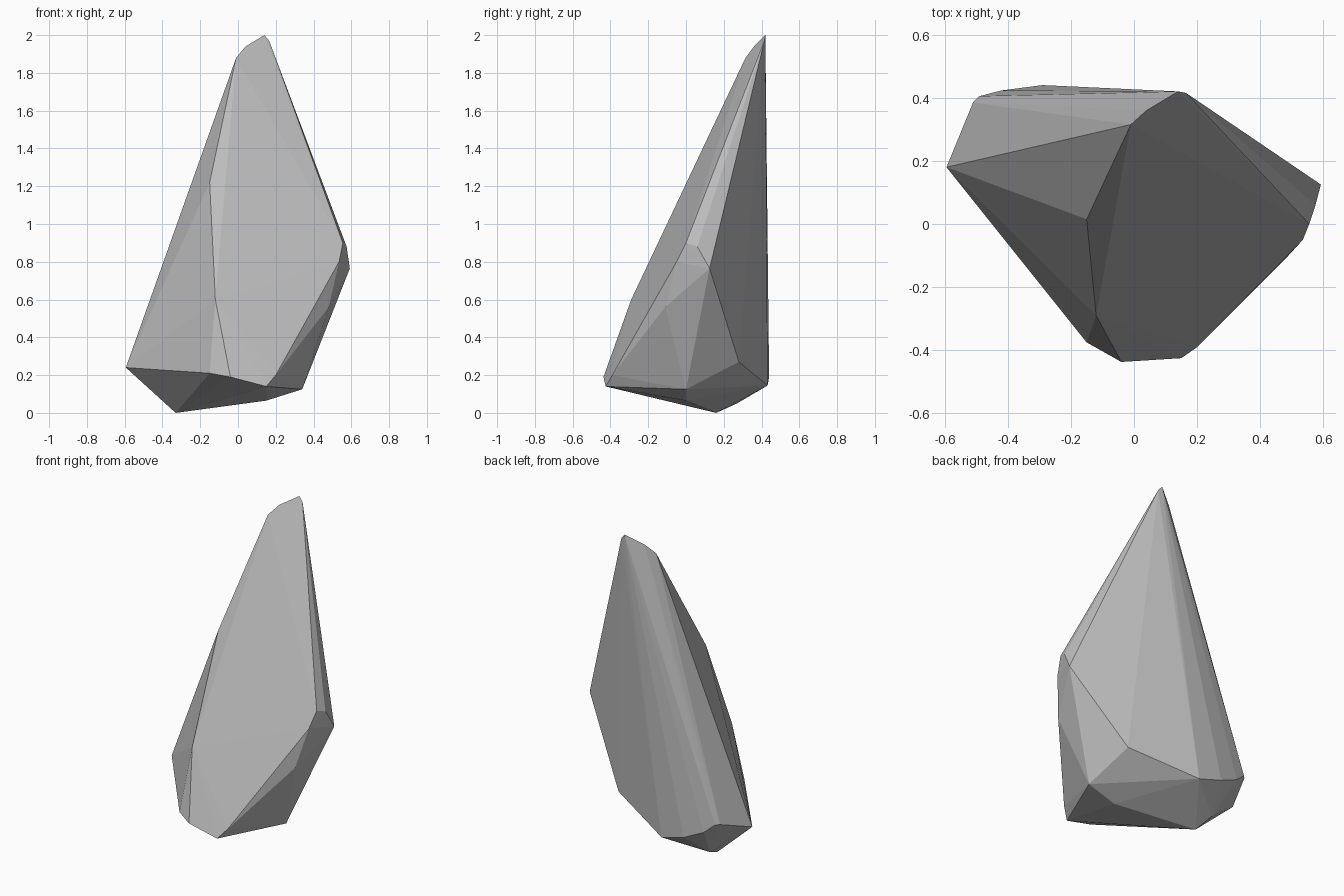
import bpy, bmesh

# Corner points of the faceted rock, grouped by region
tip = [(0.14, 0.42, 2.0), (0.165, 0.415, 1.97), (0.04, 0.36, 1.94), (-0.01, 0.315, 1.88)]
front_ridge = [(-0.15, 0.015, 1.22), (-0.12, -0.29, 0.60), (-0.15, -0.375, 0.21),
               (-0.04, -0.437, 0.19), (0.15, -0.425, 0.14), (0.20, -0.39, 0.20)]
right_bulge = [(0.555, 0.0, 0.90), (0.575, 0.06, 0.88), (0.592, 0.125, 0.765),
               (0.535, -0.05, 0.80), (0.48, -0.11, 0.56), (0.28, 0.28, 0.27), (0.34, 0.0, 0.125)]
left_back = [(-0.594, 0.18, 0.24), (-0.51, 0.385, 0.31), (-0.49, 0.405, 0.31),
             (-0.42, 0.423, 0.25), (-0.29, 0.44, 0.19), (-0.13, 0.432, 0.145)]
underside = [(-0.33, 0.16, 0.0), (-0.36, 0.27, 0.05), (0.15, 0.0, 0.065)]

# Wrap the points in a convex hull
bm = bmesh.new()
for p in tip + front_ridge + right_bulge + left_back + underside:
    bm.verts.new(p)
res = bmesh.ops.convex_hull(bm, input=bm.verts[:])
loose = [v for v in bm.verts if not v.link_faces]
bmesh.ops.delete(bm, geom=loose, context='VERTS')
bmesh.ops.recalc_face_normals(bm, faces=bm.faces[:])
mesh = bpy.data.meshes.new("rock")
bm.to_mesh(mesh)
bm.free()

# Plain grey stone, flat shaded
stone = bpy.data.materials.new("grey stone")
stone.diffuse_color = (0.5, 0.5, 0.5, 1)
mesh.materials.append(stone)
rock = bpy.data.objects.new("rock", mesh)
bpy.context.collection.objects.link(rock)
